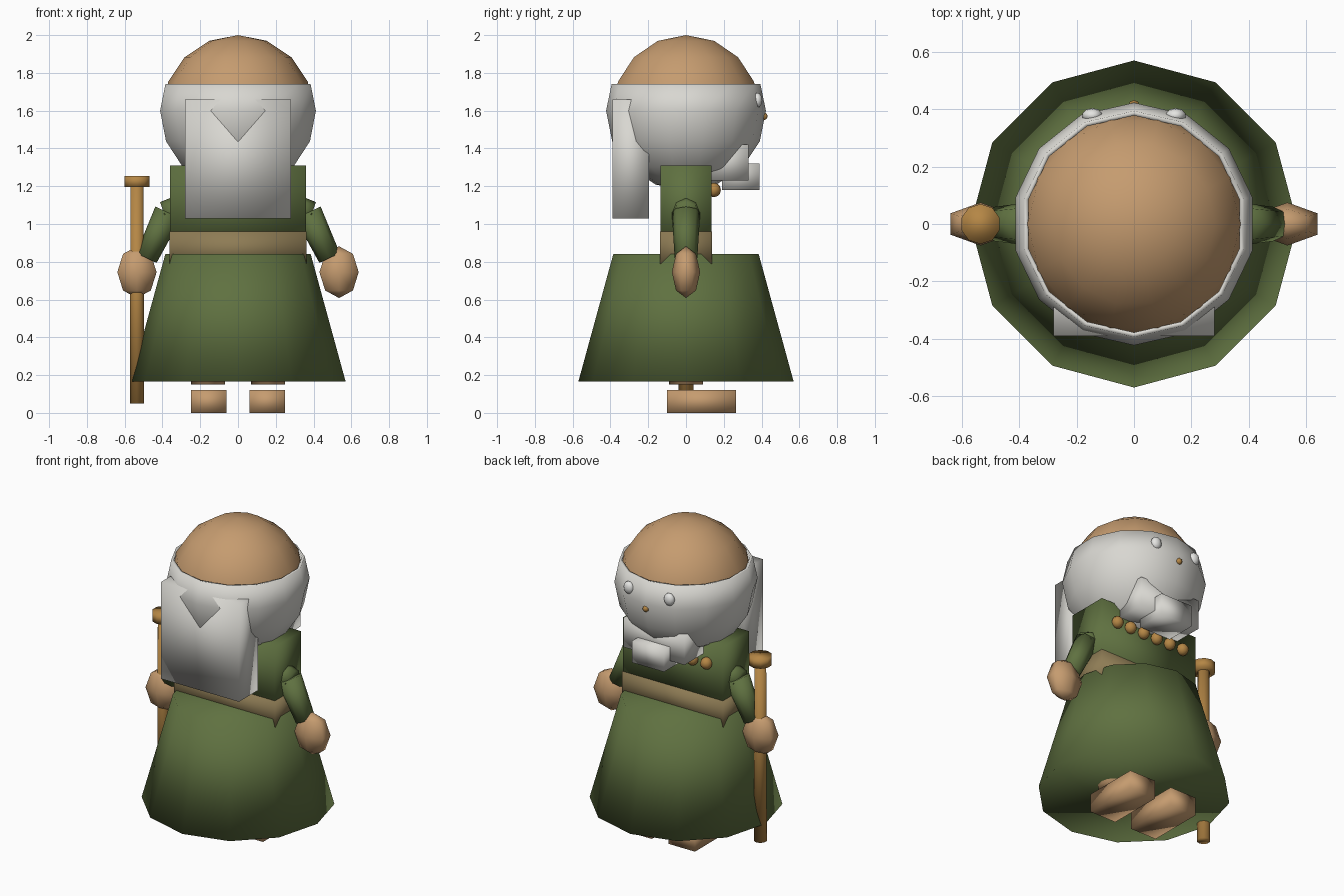
import bpy, bmesh, math
from mathutils import Vector, Matrix

if "Cube" in bpy.data.objects:
    bpy.data.objects.remove(bpy.data.objects["Cube"])


def material(name, rgb):
    m = bpy.data.materials.new(name)
    m.diffuse_color = (*rgb, 1)
    m.use_nodes = True
    m.node_tree.nodes["Principled BSDF"].inputs["Base Color"].default_value = m.diffuse_color
    return m


SKIN = material("skin", (0.56, 0.33, 0.16))
HAIR = material("grey_hair", (0.69, 0.68, 0.64))
ROBE = material("green_robe", (0.115, 0.165, 0.052))
BELT = material("tan_belt", (0.27, 0.2, 0.09))
WOOD = material("golden_wood", (0.46, 0.24, 0.06))
WHITE = material("eye_white", (0.78, 0.78, 0.76))


def finish(name, bm, mat):
    bmesh.ops.recalc_face_normals(bm, faces=bm.faces)
    for f in bm.faces:
        f.smooth = True
    me = bpy.data.meshes.new(name)
    bm.to_mesh(me)
    bm.free()
    me.materials.append(mat)
    ob = bpy.data.objects.new(name, me)
    bpy.context.collection.objects.link(ob)
    return ob


def box(name, lo, hi, mat):
    bm = bmesh.new()
    bmesh.ops.create_cube(bm, size=1)
    lo, hi = Vector(lo), Vector(hi)
    for v in bm.verts:
        v.co = (lo + hi) / 2 + v.co * (hi - lo)
    return finish(name, bm, mat)


def ball(name, center, radii, mat, u=8, v=6, turn=0):
    bm = bmesh.new()
    mtx = Matrix.Translation(center) @ Matrix.Diagonal((*radii, 1)) @ Matrix.Rotation(turn, 4, 'Z')
    bmesh.ops.create_uvsphere(bm, u_segments=u, v_segments=v, radius=1, matrix=mtx)
    return finish(name, bm, mat)


def tube(name, a, b, ra, rb, mat, n=12):
    a, b = Vector(a), Vector(b)
    rot = (b - a).to_track_quat('Z', 'Y').to_matrix().to_4x4()
    bm = bmesh.new()
    bmesh.ops.create_cone(bm, cap_ends=True, segments=n, radius1=ra, radius2=rb,
                          depth=(b - a).length,
                          matrix=Matrix.Translation((a + b) / 2) @ rot)
    return finish(name, bm, mat)


def revolve(name, profile, mat, n, start):
    # Spins (radius, height) points around the z axis
    bm = bmesh.new()
    rings = []
    for r, z in profile:
        rings.append([bm.verts.new((r * math.cos(start + i * math.tau / n),
                                    r * math.sin(start + i * math.tau / n), z)) for i in range(n)])
    for p, q in zip(rings, rings[1:]):
        for i in range(n):
            j = (i + 1) % n
            bm.faces.new((p[i], p[j], q[j], q[i]))
    bm.faces.new(rings[0])
    bm.faces.new(rings[-1])
    return finish(name, bm, mat)


# Robe: flared skirt, torso block and belt
revolve("skirt", [(0.57, 0.165), (0.385, 0.84)], ROBE, 12, 0)
box("torso", (-0.36, -0.135, 0.9), (0.36, 0.135, 1.31), ROBE)
box("belt", (-0.363, -0.138, 0.78), (0.363, 0.138, 0.96), BELT)

# Head with a hair shell that is open at the crown
ball("head", (0, 0, 1.6), (0.4, 0.4, 0.4), SKIN, 14, 8, math.pi / 2)
outer = [(0.423 * math.cos(t), 1.6 + 0.423 * math.sin(t))
         for t in (math.radians(d) for d in (-89, -67.5, -45, -22.5, 0))]
revolve("hair_shell", outer + [(0.394, 1.74), (0.378, 1.74), (0.402, 1.6)],
        HAIR, 14, math.pi / 2)
box("long_hair", (-0.28, -0.39, 1.03), (0.28, -0.195, 1.66), HAIR)

# Face and beard
for s, side in ((1, "right"), (-1, "left")):
    ball("eye_" + side, (s * 0.145, 0.378, 1.655), (0.036, 0.026, 0.04), WHITE, 10, 6)
ball("nose", (0, 0.412, 1.57), (0.02, 0.02, 0.02), WOOD)
box("beard_upper", (-0.22, 0.12, 1.23), (0.22, 0.33, 1.42), HAIR)
box("beard_lower", (-0.115, 0.19, 1.18), (0.115, 0.39, 1.32), HAIR)

# Row of chest beads
for i in range(6):
    ball(f"bead_{i + 1}", (-0.25 + 0.1 * i, 0.147, 1.18), (0.038,) * 3, WOOD)

# Arms, hands, legs and feet
for s, side in ((1, "right"), (-1, "left")):
    tube("shoulder_" + side, (s * 0.3, 0, 1.08), (s * 0.39, 0, 1.05), 0.075, 0.07, ROBE, 8)
    tube("sleeve_" + side, (s * 0.37, 0, 1.06), (s * 0.485, 0, 0.82), 0.075, 0.06, ROBE, 8)
    ball("hand_" + side, (s * 0.535, 0, 0.745), (0.12, 0.075, 0.137), SKIN, 6, 4)
    tube("leg_" + side, (s * 0.16, 0, 0.15), (s * 0.16, 0, 0.4), 0.09, 0.09, SKIN)
    box("foot_" + side, (min(s * 0.06, s * 0.25), -0.1, 0),
        (max(s * 0.06, s * 0.25), 0.265, 0.12), SKIN)

# Walking staff with a knob
tube("staff", (-0.535, 0, 0.05), (-0.535, 0, 1.2), 0.04, 0.036, WOOD, 10)
tube("staff_knob", (-0.535, 0, 1.196), (-0.535, 0, 1.254), 0.07, 0.07, WOOD, 10)
